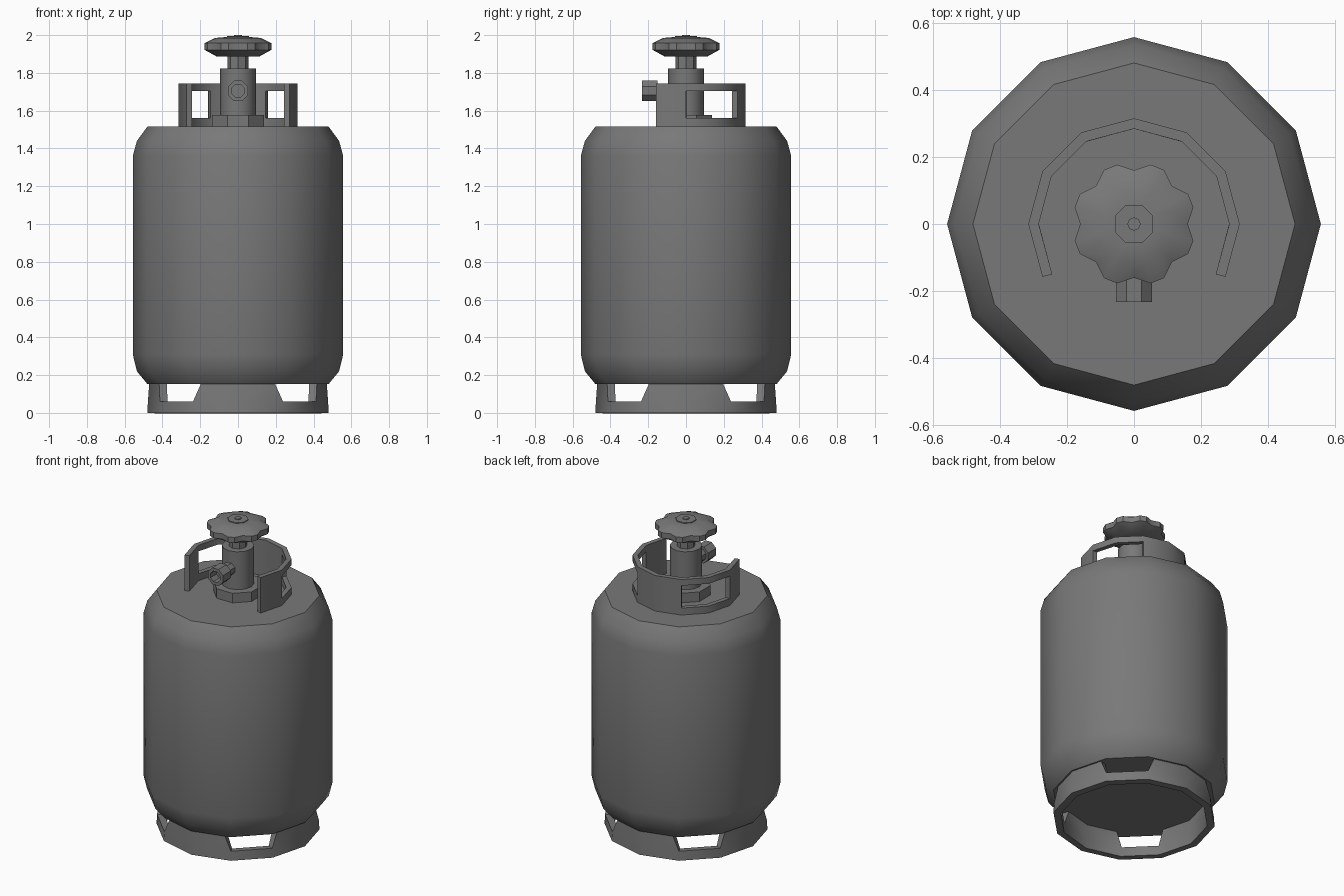
import bpy
import bmesh
from math import sin, cos, radians, pi
from mathutils import Matrix, Vector

cube = bpy.data.objects.get("Cube")
if cube:
    bpy.data.objects.remove(cube, do_unlink=True)

GREY = (0.19, 0.19, 0.19, 1)
mat = bpy.data.materials.new("painted_grey_steel")
mat.use_nodes = True
mat.diffuse_color = GREY
mat.node_tree.nodes["Principled BSDF"].inputs["Base Color"].default_value = GREY


def finish(name, bm, thickness=0):
    """Turn a bmesh into a shaded object, optionally thickened inwards."""
    mesh = bpy.data.meshes.new(name)
    bm.to_mesh(mesh)
    bm.free()
    obj = bpy.data.objects.new(name, mesh)
    bpy.context.collection.objects.link(obj)
    mesh.materials.append(mat)
    bpy.ops.object.select_all(action='DESELECT')
    obj.select_set(True)
    bpy.context.view_layer.objects.active = obj
    if thickness:
        mod = obj.modifiers.new("thickness", 'SOLIDIFY')
        mod.thickness = thickness
        mod.offset = -1
        mod.use_even_offset = True
        bpy.ops.object.modifier_apply(modifier=mod.name)
    bpy.ops.object.shade_smooth_by_angle(angle=radians(38))
    return obj


def bridge(bm, a, b):
    n = len(a)
    for i in range(n):
        j = (i + 1) % n
        bm.faces.new((a[i], a[j], b[j], b[i]))


def lathe(name, profile, sides, turn=0, matrix=None):
    """Spin (radius, height) points about z and cap both ends."""
    bm = bmesh.new()
    rings = [[bm.verts.new((r * cos(a), r * sin(a), z))
              for a in (turn + 2 * pi * i / sides for i in range(sides))]
             for r, z in profile]
    for a, b in zip(rings, rings[1:]):
        bridge(bm, a, b)
    bm.faces.new(rings[0][::-1])
    bm.faces.new(rings[-1])
    if matrix:
        bm.transform(matrix)
    return finish(name, bm)


def wall(name, rows, first, count, is_open, thickness, flare=0):
    """Curved sheet wall in 30 degree panels, with some panels left open."""
    def corner(k, r, z):
        a = radians(30 * k)
        return Vector((r * cos(a), r * sin(a), z))

    bm = bmesh.new()
    closed = count == 12
    ks = range(first, first + count + (0 if closed else 1))
    grid = []
    for j, (r, z) in enumerate(rows):
        ring = []
        for k in ks:
            p = corner(k, r, z)
            if flare and j == len(rows) - 1 and k % 3:
                p = p.lerp(corner(k - 1 if k % 3 == 1 else k + 1, r, z), flare)
            ring.append(bm.verts.new(p))
        grid.append(ring)
    for j in range(len(rows) - 1):
        for i in range(count):
            if is_open(first + i, j):
                continue
            n = (i + 1) % len(ks)
            bm.faces.new((grid[j][i], grid[j][n], grid[j + 1][n], grid[j + 1][i]))
    return finish(name, bm, thickness)


# Tank body
lathe("tank_body", [(0.48, 0.153), (0.535, 0.22), (0.557, 0.31),
                    (0.557, 1.36), (0.535, 1.44), (0.48, 1.515)], 12)

# Foot ring with four flared openings on the diagonals
wall("foot_ring", [(0.48, 0), (0.477, 0.06), (0.47, 0.155)], 0, 12,
     lambda k, j: j == 1 and k % 3 == 1, 0.043, 1 / 6)

# Guard collar, open at the front, with a hand hole on each side
wall("guard_collar", [(0.315, z) for z in (1.513, 1.56, 1.705, 1.745)], -1, 8,
     lambda k, j: j == 1 and k in (0, 1, 4, 5), 0.03)

# Valve
lathe("valve_base", [(0.148, 1.51), (0.148, 1.577)], 8, pi / 8)
lathe("valve_stem", [(0.095, 1.57), (0.095, 1.822)], 12)
lathe("valve_neck", [(0.055, 1.82), (0.055, 1.92)], 8)

# Outlet pointing forwards, with a recessed bore
outward = Matrix.Translation((0, 0, 1.705)) @ Matrix.Rotation(pi / 2, 4, 'X')
lathe("outlet_neck", [(0.042, 0.05), (0.042, 0.16)], 8, pi / 8, outward)
lathe("outlet_nut", [(0.058, 0.15), (0.058, 0.232), (0.037, 0.232), (0.037, 0.17)],
      8, pi / 8, outward)

# Handwheel with eight lobes, pulled in to round rims above and below
bm = bmesh.new()
outline = []
for k in range(8):
    base = 45 * k
    outline += [(base, 0.16), (base + 16, 0.184), (base + 29, 0.184)]
rings = []
for z, size, round_off in ((1.888, 0.115, 1), (1.922, 0.184, 0),
                           (1.957, 0.184, 0), (1.985, 0.12, 1), (1.99, 0.06, 1)):
    rings.append([bm.verts.new((r * cos(radians(a)), r * sin(radians(a)), z))
                  for a, r in ((a, size if round_off else r) for a, r in outline)])
for a, b in zip(rings, rings[1:]):
    bridge(bm, a, b)
bm.faces.new(rings[0][::-1])
bm.faces.new(rings[-1])
finish("handwheel", bm)

# Cap and spindle tip on the handwheel
lathe("handwheel_cap", [(0.062, 1.98), (0.062, 1.995)], 8, pi / 8)
lathe("spindle_tip", [(0.02, 1.99), (0.02, 2.0)], 8)
